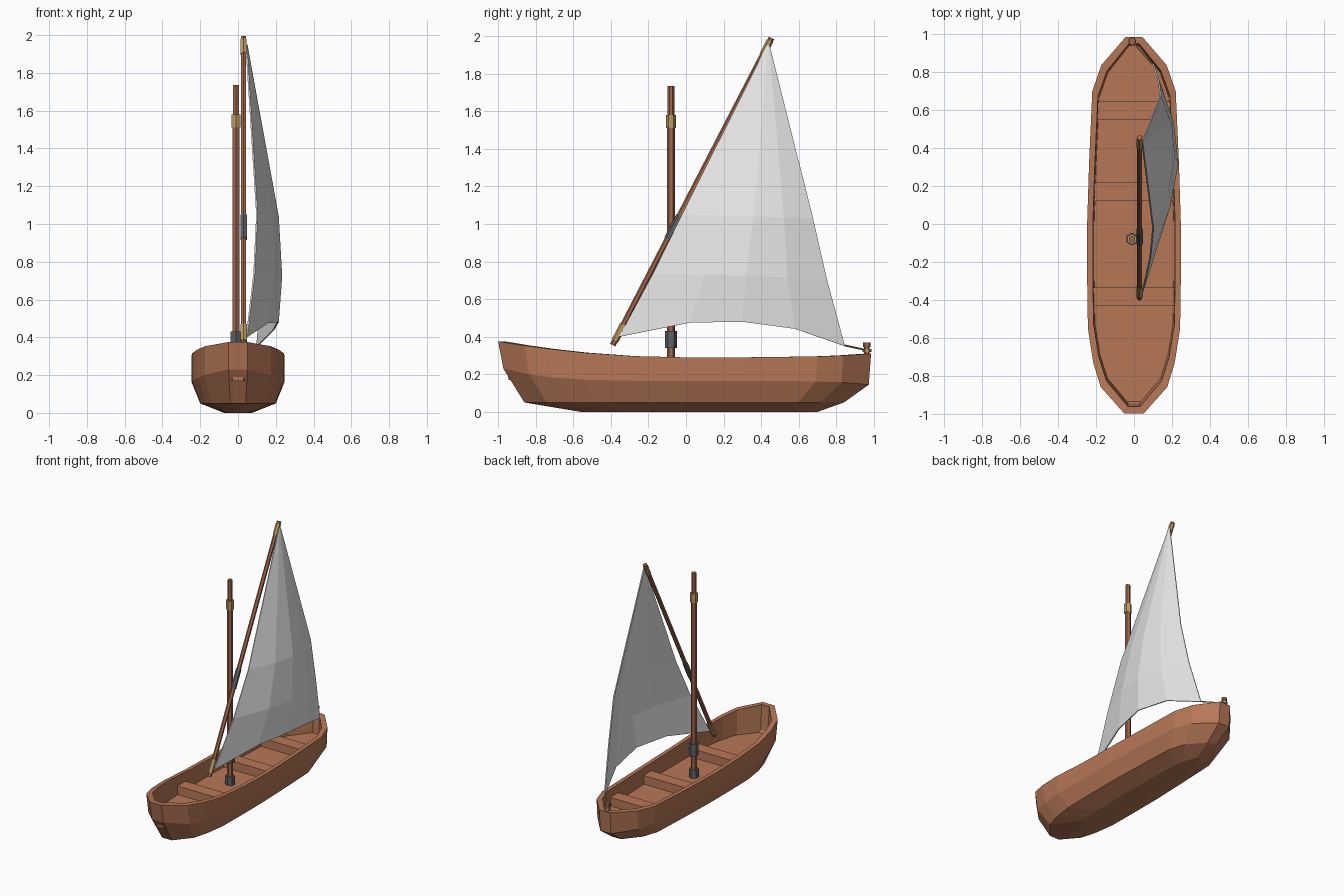
import bpy, bmesh, math
from mathutils import Vector

if "Cube" in bpy.data.objects:
    bpy.data.objects.remove(bpy.data.objects["Cube"])


def material(name, rgb):
    m = bpy.data.materials.new(name)
    m.diffuse_color = (*rgb, 1)
    m.use_nodes = True
    m.node_tree.nodes["Principled BSDF"].inputs["Base Color"].default_value = m.diffuse_color
    return m


WOOD = material("hull wood", (0.47, 0.185, 0.095))
SPAR = material("spar wood", (0.36, 0.135, 0.075))
BRASS = material("brass lashing", (0.50, 0.33, 0.12))
IRON = material("dark iron", (0.12, 0.12, 0.13))
CLOTH = material("sail cloth", (0.80, 0.80, 0.80))


def make(name, bm, mat):
    bmesh.ops.recalc_face_normals(bm, faces=bm.faces)
    me = bpy.data.meshes.new(name)
    bm.to_mesh(me)
    bm.free()
    me.materials.append(mat)
    ob = bpy.data.objects.new(name, me)
    bpy.context.collection.objects.link(ob)
    return ob


def rod(name, a, b, r, mat, r2=None):
    """Six-sided rod from a to b."""
    a, b = Vector(a), Vector(b)
    bm = bmesh.new()
    bmesh.ops.create_cone(bm, cap_ends=True, segments=6, radius1=r,
                          radius2=r if r2 is None else r2, depth=(b - a).length)
    ob = make(name, bm, mat)
    ob.location = (a + b) / 2
    ob.rotation_mode = 'QUATERNION'
    ob.rotation_quaternion = (b - a).to_track_quat('Z', 'Y')
    return ob


def box(name, center, size, mat):
    bm = bmesh.new()
    bmesh.ops.create_cube(bm, size=1)
    for v in bm.verts:
        v.co = Vector(center) + Vector(v.co[i] * size[i] for i in range(3))
    return make(name, bm, mat)


# Hull: stacked plan rings, keel -> rim -> inner floor
PLAN = [(-1, .05), (-.86, .175), (-.73, .215), (-.55, .243), (-.28, .247), (0, .247),
        (.32, .237), (.71, .22), (.85, .172), (1, .045)]


def sheer(y):
    return .29 + (.085 * y * y if y < 0 else .02 * y ** 4)


def chine(y):
    return .165 + (.065 * y ** 4 if y < 0 else -.02 * y ** 6)


# (front length, back length, width scale, width inset, height function)
LEVELS = [(.56, .70, .30, 0, lambda y: 0),
          (.86, .84, .81, 0, lambda y: .05),
          (.972, .973, 1, 0, chine),
          (1, .985, 1, 0, sheer),
          (.962, .95, 1, .03, sheer),
          (.945, .94, .98, .032, lambda y: .17)]

bm = bmesh.new()
rings = []
for front, back, scale, inset, height in LEVELS:
    side = [(w * scale - inset * (.6 if abs(t) == 1 else 1),
             t * (front if t < 0 else back), height(t)) for t, w in PLAN]
    loop = side + [(-x, y, z) for x, y, z in reversed(side)]
    rings.append([bm.verts.new(p) for p in loop])
for lo, hi in zip(rings, rings[1:]):
    n = len(lo)
    for i in range(n):
        j = (i + 1) % n
        bm.faces.new((lo[i], lo[j], hi[j], hi[i]))
bm.faces.new(rings[0])
bm.faces.new(rings[-1])
make("hull", bm, WOOD)

# Seats across the hull
for i, (y, w) in enumerate([(-.383, .43), (.17, .42), (.597, .39)]):
    box(f"seat_{i + 1}", (0, y, .2), (w, .096, .07), WOOD)

# Mast with its collars
MX, MY = -.011, -.08


def mast_part(name, z0, z1, r, mat):
    rod(name, (MX, MY, z0), (MX, MY, z1), r, mat)


mast_part("mast", .16, 1.53, .021, SPAR)
mast_part("mast_top", 1.53, 1.735, .018, SPAR)
mast_part("mast_foot_collar", .165, .235, .034, IRON)
mast_part("mast_collar", .34, .43, .033, IRON)
mast_part("mast_band", 1.51, 1.58, .027, BRASS)

# Slanting yard with its bands
Y0, Y1 = Vector((.03, -.39, .355)), Vector((.03, .455, 1.99))


def yard_part(name, z0, z1, r, mat):
    f = lambda z: Y0.lerp(Y1, (z - Y0.z) / (Y1.z - Y0.z))
    rod(name, f(z0), f(z1), r, mat)


yard_part("yard", .355, 1.99, .0155, SPAR)
yard_part("yard_lower_band", .38, .465, .0195, BRASS)
yard_part("yard_upper_band", 1.90, 1.975, .0185, BRASS)
yard_part("yard_sling", .92, 1.045, .0195, IRON)

# Sail: rows from the foot to the peak, bulging to the right
ROWS = [[(.045, -.355, .40), (.155, .02, .475), (.212, .30, .48), (.19, .58, .442), (.10, .845, .35)],
        [(.085, -.175, .735), (.19, .10, .73), (.23, .32, .725), (.205, .54, .715), (.13, .75, .70)],
        [(.10, -.02, 1.05), (.18, .19, 1.045), (.212, .36, 1.04), (.195, .52, 1.035), (.14, .675, 1.03)],
        [(.043 + .001 * i, .432 + .003 * i, 1.95) for i in range(5)]]
bm = bmesh.new()
grid = [[bm.verts.new(p) for p in row] for row in ROWS]
for lo, hi in zip(grid, grid[1:]):
    for i in range(4):
        bm.faces.new((lo[i], lo[i + 1], hi[i + 1], hi[i]))
sail = make("sail", bm, CLOTH)
solid = sail.modifiers.new("cloth thickness", 'SOLIDIFY')
solid.thickness = .008
solid.offset = 0

# Stern post and the sheet rope holding the sail
PX, PY = -.01, .963
rod("stern_post", (PX, PY, .29), (PX, PY, .35), .015, SPAR)
rod("stern_post_cap", (PX, PY, .345), (PX, PY, .368), .02, SPAR)
rod("rope_loop", (PX, PY, .32), (PX, PY, .336), .023, BRASS)
rod("sheet_rope", (.098, .84, .355), (PX, PY, .328), .005, BRASS)
